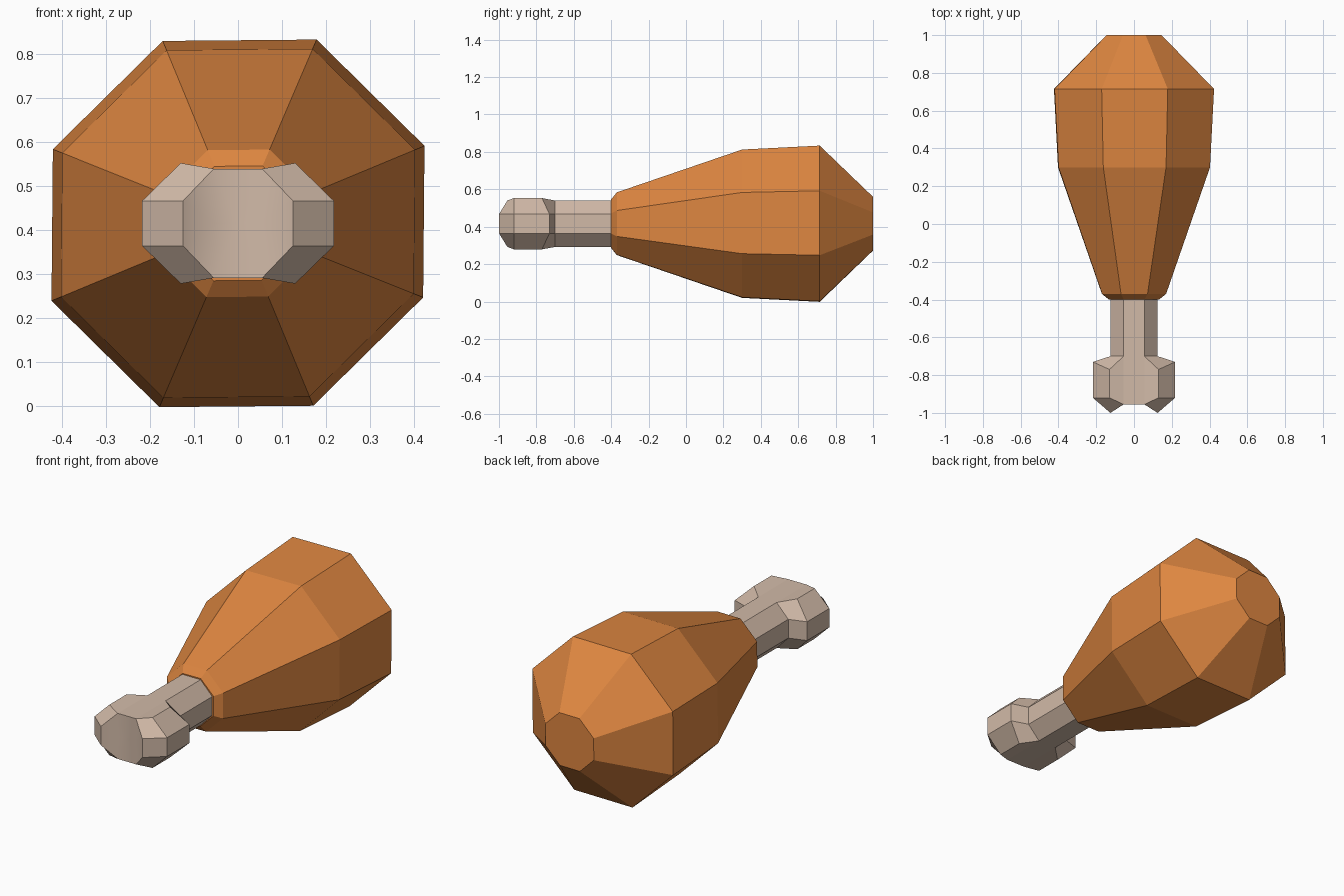
import bpy, bmesh, math

cube = bpy.data.objects.get("Cube")
if cube:
    bpy.data.objects.remove(cube)

AXIS_Z = 0.416


def material(name, rgb):
    mat = bpy.data.materials.new(name)
    mat.use_nodes = True
    mat.diffuse_color = (*rgb, 1)
    mat.node_tree.nodes["Principled BSDF"].inputs["Base Color"].default_value = (*rgb, 1)
    return mat


def finish(bm, name, mat):
    mesh = bpy.data.meshes.new(name)
    bm.to_mesh(mesh)
    bm.free()
    mesh.materials.append(mat)
    obj = bpy.data.objects.new(name, mesh)
    obj.location.z = AXIS_Z
    bpy.context.collection.objects.link(obj)
    return obj


roast = material("roasted orange", (0.73, 0.24, 0.052))
ivory = material("bone ivory", (0.64, 0.49, 0.39))

# Meat: octagonal rings lofted along y, with a slight skew
SKEW = 0.009
bm = bmesh.new()
rings = []
for y, half in [(-0.4, 0.13), (-0.37, 0.167), (0.3, 0.395), (0.715, 0.416), (1.0, 0.143)]:
    radius = half / math.cos(math.pi / 8)
    ring = []
    for i in range(8):
        a = math.pi / 8 + i * math.pi / 4
        x, z = radius * math.cos(a) * 1.015, radius * math.sin(a)
        ring.append(bm.verts.new((x + SKEW * z, y, z + SKEW * x)))
    rings.append(ring)
for r, s in zip(rings, rings[1:]):
    for i in range(8):
        j = (i + 1) % 8
        bm.faces.new((r[i], r[j], s[j], s[i]))
bm.faces.new(rings[0])
bm.faces.new(rings[-1])
bmesh.ops.recalc_face_normals(bm, faces=bm.faces)
finish(bm, "meat", roast)

# Bone: one quarter of the shaft and knuckle, mirrored in x and z
points = {
    "mid": (0, -0.955, 0), "mid_side": (0.055, -0.955, 0),
    "ridge_front": (0, -0.955, 0.124), "ridge_end": (0, -0.39, 0.124),
    "top_front": (0.055, -0.955, 0.124), "top_back": (0.055, -0.70, 0.124),
    "top_end": (0.055, -0.39, 0.124),
    "tip": (0.125, -1, 0.051), "tip_mid": (0.125, -1, 0),
    "knob_front": (0.13, -0.92, 0.137), "knob_back": (0.13, -0.77, 0.137),
    "wide_front": (0.218, -0.92, 0.051), "wide_front_mid": (0.218, -0.92, 0),
    "wide_back": (0.218, -0.73, 0.051), "wide_back_mid": (0.218, -0.73, 0),
    "side_back": (0.125, -0.70, 0.051), "side_back_mid": (0.125, -0.70, 0),
    "side_end": (0.125, -0.39, 0.051), "side_end_mid": (0.125, -0.39, 0),
}
cap_faces = ["mid mid_side top_front ridge_front", "mid_side tip_mid tip top_front"]
flat_faces = [
    "ridge_front top_front top_back top_end ridge_end",
    "top_front knob_front knob_back top_back",
    "knob_front wide_front wide_back knob_back",
    "wide_front wide_front_mid wide_back_mid wide_back",
    "top_front tip wide_front knob_front",
    "tip tip_mid wide_front_mid wide_front",
    "top_back knob_back wide_back side_back",
    "side_back wide_back wide_back_mid side_back_mid",
    "top_back side_back side_end top_end",
    "side_back side_back_mid side_end_mid side_end",
]
bm = bmesh.new()
verts = {name: bm.verts.new(co) for name, co in points.items()}
for names in cap_faces + flat_faces:
    face = bm.faces.new([verts[n] for n in names.split()])
    face.smooth = names in cap_faces
bmesh.ops.recalc_face_normals(bm, faces=bm.faces)
bm.faces.ensure_lookup_table()
if bm.faces[0].normal.y > 0:
    bmesh.ops.reverse_faces(bm, faces=bm.faces)
bone = finish(bm, "bone", ivory)
mirror = bone.modifiers.new("mirror", "MIRROR")
mirror.use_axis = (True, False, True)
